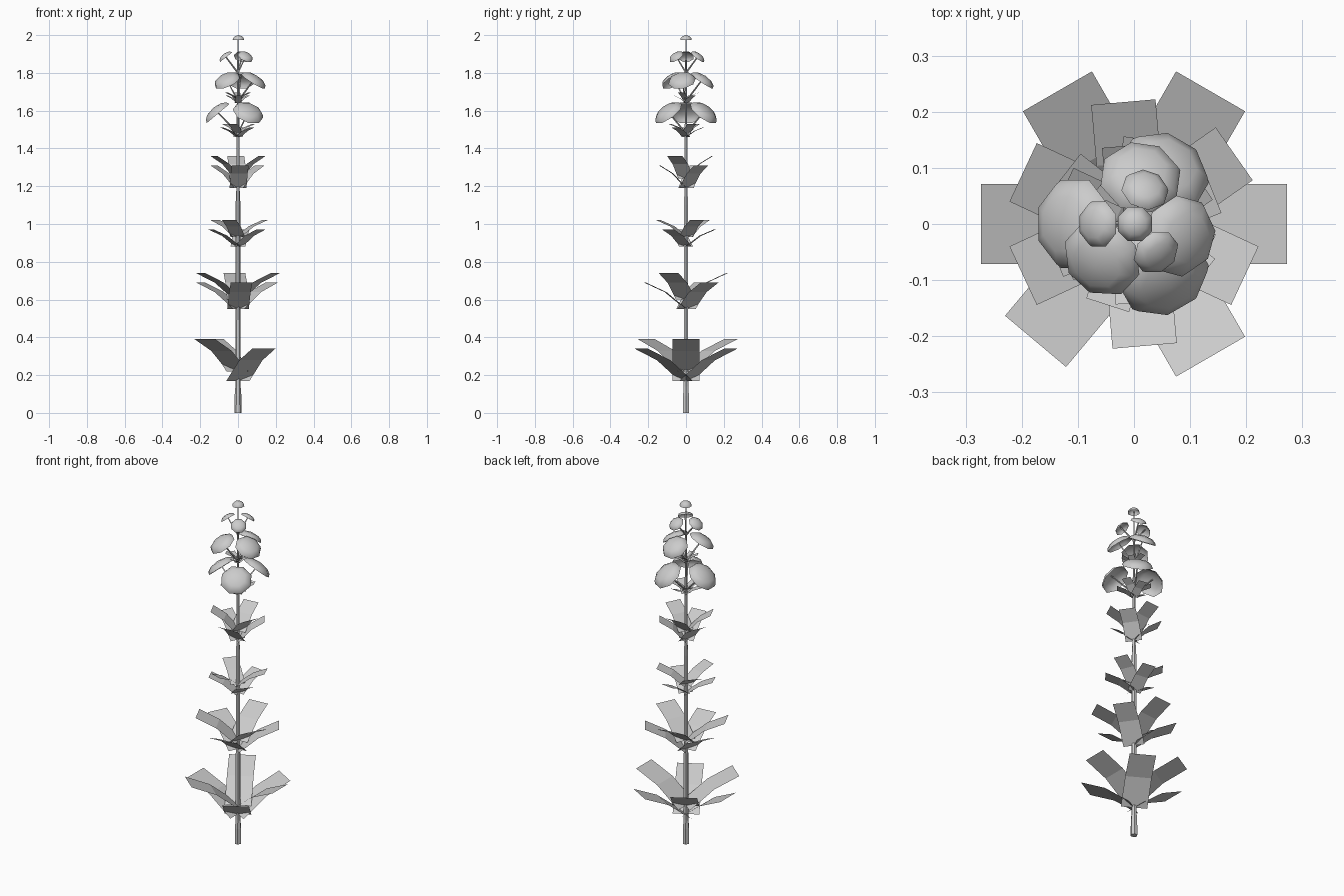
import bpy, bmesh, math
from mathutils import Matrix, Vector

if "Cube" in bpy.data.objects:
    bpy.data.objects.remove(bpy.data.objects["Cube"])


def make_object(name, bm, smooth=False):
    mesh = bpy.data.meshes.new(name)
    bm.to_mesh(mesh)
    bm.free()
    for p in mesh.polygons:
        p.use_smooth = smooth
    ob = bpy.data.objects.new(name, mesh)
    bpy.context.collection.objects.link(ob)
    return ob


def skin(bm, rings, closed=True):
    # Join successive rows of points with quads
    rows = [[bm.verts.new(p) for p in ring] for ring in rings]
    for a, b in zip(rows, rows[1:]):
        n = len(a)
        for i in range(n if closed else n - 1):
            j = (i + 1) % n
            bm.faces.new((a[i], a[j], b[j], b[i]))
    return rows


def circle(r, z, n):
    return [Vector((r * math.cos(2 * math.pi * i / n),
                    r * math.sin(2 * math.pi * i / n), z)) for i in range(n)]


# Stem: tapered six-sided tube
bm = bmesh.new()
rows = skin(bm, [circle(r, z, 6) for z, r in (
    (0, .019), (.09, .018), (.14, .014), (.6, .013), (1.1, .013),
    (1.18, .009), (1.5, .008), (1.75, .005), (1.98, .003))])
bm.faces.new(rows[0][::-1])
make_object("stem", bm)


# Leaves: bent flat strips, two staggered rings of three per whorl
def leaf_whorl(name, z, turn, reach, rise, width, gap):
    bm = bmesh.new()
    leaves = [(60, 0), (180, 0), (300, 0), (0, gap), (120, gap), (230, gap)]
    for angle, dz in leaves:
        rot = Matrix.Rotation(math.radians(angle + turn), 3, 'Z')
        profile = [(0, 0), (reach * .5, rise * .64), (reach, rise)]
        skin(bm, [[rot @ Vector((r, s * width / 2, z + dz + h)) for s in (-1, 1)]
                  for r, h in profile], closed=False)
    make_object(name, bm)


for i, args in enumerate([
        (.17, 0, .273, .17, .142, .05),
        (.55, -25, .218, .14, .115, .05),
        (.88, 22, .152, .09, .08, .05),
        (1.19, -25, .14, .12, .09, .05),
        (1.46, 22, .09, .05, .05, .02),
        (1.64, -25, .065, .04, .035, .015)]):
    leaf_whorl("leaf_whorl_%d" % (i + 1), *args)


# Blossoms: open shallow domes, tilted outward
def dome(name, center, radius, height, tilt, angle):
    bm = bmesh.new()
    rings = [circle(radius * math.cos(math.radians(a)),
                    height * math.sin(math.radians(a)), 8) for a in (0, 25, 52)]
    top = skin(bm, rings)[-1]
    apex = bm.verts.new((0, 0, height))
    for i in range(8):
        bm.faces.new((top[i], top[(i + 1) % 8], apex))
    m = (Matrix.Translation(center)
         @ Matrix.Rotation(math.radians(angle), 4, 'Z')
         @ Matrix.Rotation(math.radians(tilt), 4, 'Y')
         @ Matrix.Rotation(math.radians(22.5), 4, 'Z'))
    bm.transform(m)
    make_object(name, bm, smooth=True)
    return m @ Vector((0, 0, height * .9))


# Stalks: thin tubes from stem to blossom
def stalk(name, start, end, r):
    bm = bmesh.new()
    d = end - start
    rot = d.to_track_quat('Z', 'Y')
    skin(bm, [[start + rot @ p for p in circle(k, h, 4)]
              for k, h in ((r, 0), (r * .7, d.length))])
    make_object(name, bm)


tiers = [  # stem z, dome z, distance, radius, dome height, tilt, angles
    (1.48, 1.585, .105, .085, .04, 40, (180, 300, 60)),
    (1.65, 1.755, .083, .074, .036, 33, (227, 345, 82)),
    (1.80, 1.883, .063, .043, .022, 38, (180, 72, 308))]
for t, (z0, z1, dist, rad, hgt, tilt, angles) in enumerate(tiers):
    for k, ang in enumerate(angles):
        a = math.radians(ang)
        c = Vector((dist * math.cos(a), dist * math.sin(a), z1))
        tip = dome("blossom_%d_%d" % (t + 1, k + 1), c, rad, hgt, tilt, ang)
        stalk("stalk_%d_%d" % (t + 1, k + 1), Vector((0, 0, z0)), tip, .005)

# Top bud
dome("top_bud", Vector((.002, 0, 1.973)), .033, .027, 0, 0)
